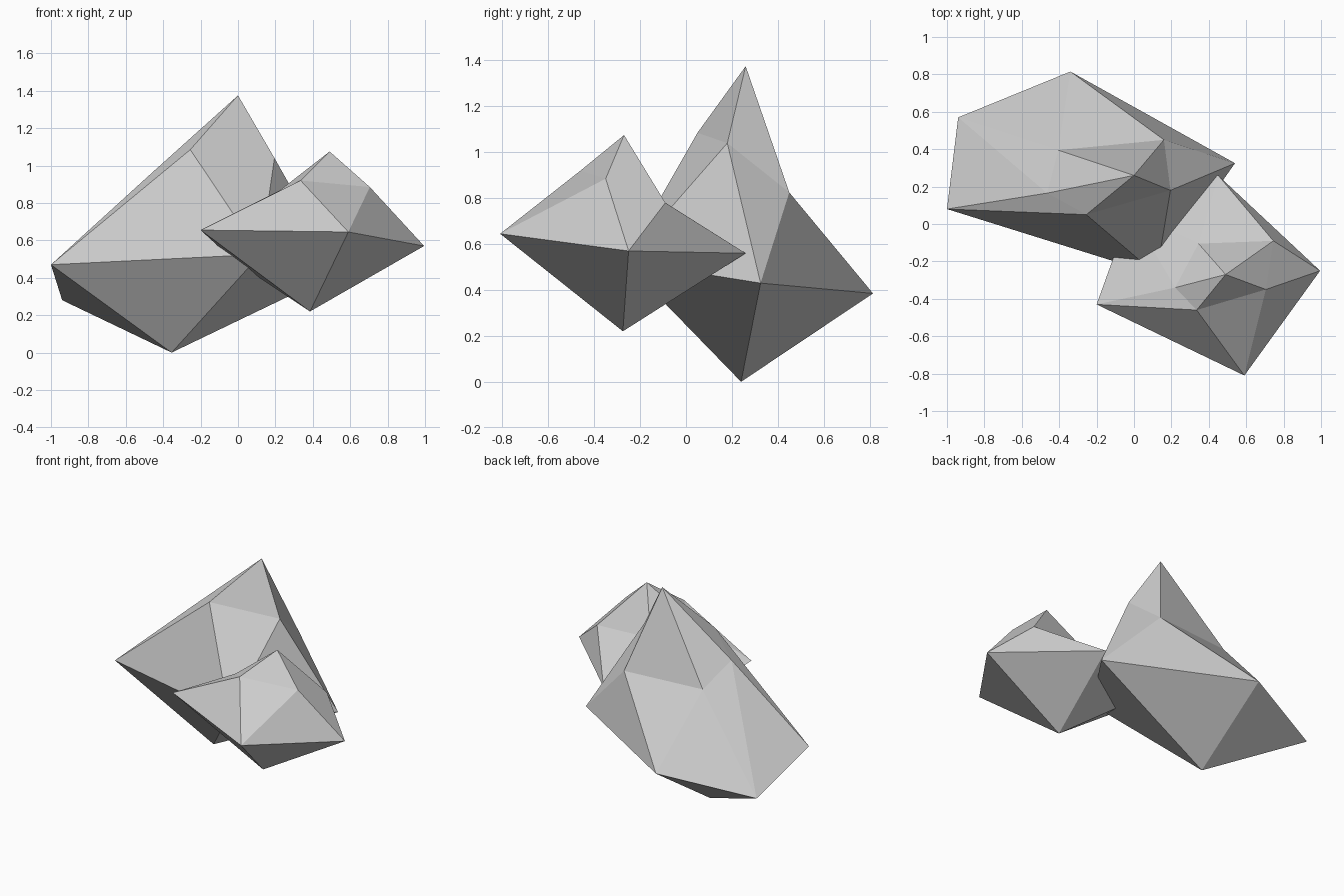
import bpy
import bmesh

if "Cube" in bpy.data.objects:
    bpy.data.objects.remove(bpy.data.objects["Cube"])


def build_rock(name, top, upper, lower, bottom):
    """Faceted twelve-point rock: two staggered rings capped by two tips."""
    bm = bmesh.new()
    t, b = bm.verts.new(top), bm.verts.new(bottom)
    up = [bm.verts.new(p) for p in upper]
    lo = [bm.verts.new(p) for p in lower]
    n = len(up)
    for i in range(n):
        j = (i + 1) % n
        bm.faces.new((t, up[i], up[j]))          # top fan
        bm.faces.new((up[i], lo[i], lo[j]))      # side band
        bm.faces.new((up[i], lo[j], up[j]))
        bm.faces.new((b, lo[j], lo[i]))          # bottom fan
    bmesh.ops.recalc_face_normals(bm, faces=bm.faces)
    mesh = bpy.data.meshes.new(name)
    bm.to_mesh(mesh)
    bm.free()
    obj = bpy.data.objects.new(name, mesh)
    bpy.context.collection.objects.link(obj)
    return obj


# Large rock; rings run counter-clockwise from the left front
build_rock(
    "large_rock",
    top=(0, 0.26, 1.375),
    upper=[(-0.255, 0.05, 1.085), (0.195, 0.18, 1.04), (0.16, 0.45, 0.825),
           (-0.405, 0.395, 0.826), (-0.465, 0.165, 0.957)],
    lower=[(-1, 0.08, 0.47), (0.12, -0.27, 0.525), (0.54, 0.325, 0.43),
           (-0.34, 0.815, 0.385), (-0.94, 0.57, 0.28)],
    bottom=(-0.355, 0.24, 0.0),
)

# Small rock, overlapping the front right of the large one
build_rock(
    "small_rock",
    top=(0.49, -0.27, 1.075),
    upper=[(0.335, -0.46, 0.92), (0.705, -0.35, 0.885), (0.745, -0.09, 0.78),
           (0.345, -0.105, 0.79), (0.22, -0.34, 0.865)],
    lower=[(-0.2, -0.43, 0.655), (0.59, -0.81, 0.645), (0.995, -0.25, 0.57),
           (0.45, 0.26, 0.56), (-0.02, 0.07, 0.49)],
    bottom=(0.385, -0.275, 0.22),
)
